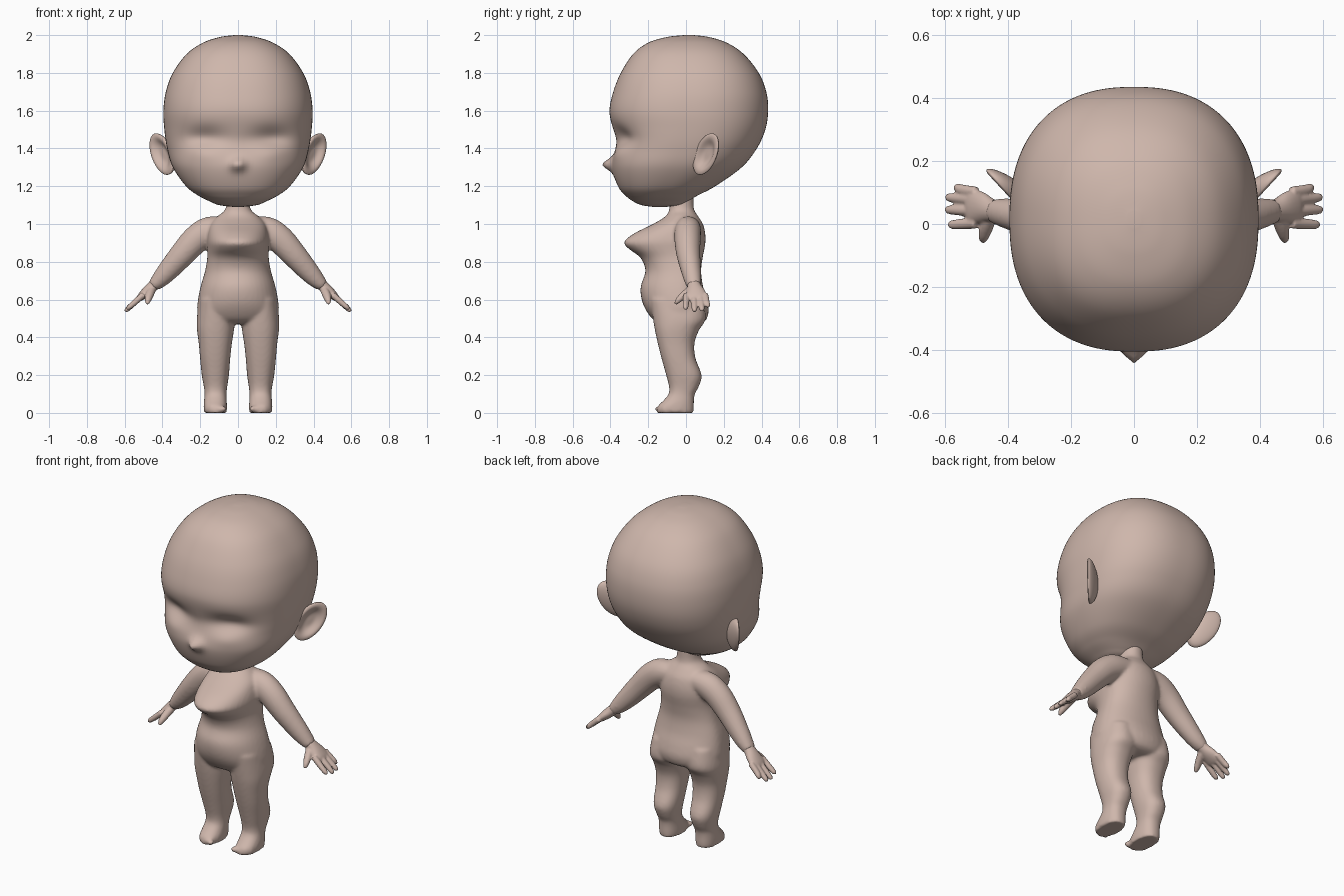
import bpy, bmesh, math
from mathutils import Vector

cube = bpy.data.objects.get("Cube")
if cube:
    bpy.data.objects.remove(cube, do_unlink=True)

skin = bpy.data.materials.new("warm beige skin")
skin.use_nodes = True
COLOR = (0.62, 0.47, 0.41, 1)
skin.diffuse_color = COLOR
skin.node_tree.nodes["Principled BSDF"].inputs["Base Color"].default_value = COLOR


def spline(rows, steps):
    """Catmull-Rom through rows of numbers."""
    out = []
    last = len(rows) - 1
    for i in range(last):
        quad = [rows[max(i - 1, 0)], rows[i], rows[i + 1], rows[min(i + 2, last)]]
        for k in range(steps):
            t = k / steps
            out.append([b + t * (c - a) / 2 + t * t * (a - 2.5 * b + 2 * c - d / 2)
                        + t ** 3 * (1.5 * (b - c) + (d - a) / 2)
                        for a, b, c, d in zip(*quad)])
    return out + [list(rows[-1])]


def loft(bm, rings):
    """Closed skin over rings of points."""
    loops = [[bm.verts.new(p) for p in ring] for ring in rings]
    for a, b in zip(loops, loops[1:]):
        n = len(a)
        for i in range(n):
            bm.faces.new((a[i], a[(i + 1) % n], b[(i + 1) % n], b[i]))
    bm.faces.new(loops[0])
    bm.faces.new(loops[-1])


def stack(bm, rows, steps=4, power=2.0, sides=40, mid=None, side=1):
    """Horizontal sections: z, centre x, half width, front y, back y."""
    rings = []
    for z, cx, hw, yf, yb in spline(rows, steps):
        yc = (yf + yb) / 2 if mid is None else min(max(mid, yf + 0.02), yb - 0.02)
        ring = []
        for i in range(sides):
            a = 2 * math.pi * i / sides
            c, s = math.cos(a), math.sin(a)
            x = math.copysign(abs(c) ** (2 / power), c) * hw
            y = abs(s) ** (2 / power) * ((yb - yc) if s > 0 else (yf - yc))
            ring.append((side * (cx + x), yc + y, z))
        rings.append(ring)
    loft(bm, rings)


def limb(bm, rows, side=1, steps=4, sides=20):
    """Tube along a path: x, y, z, radius along y, radius across."""
    pts = spline(rows, steps)
    rings = []
    for i, (x, y, z, ry, rn) in enumerate(pts):
        a, b = pts[max(i - 1, 0)], pts[min(i + 1, len(pts) - 1)]
        tangent = (Vector(b[:3]) - Vector(a[:3])).normalized()
        across = tangent.cross(Vector((0, 1, 0))).normalized()
        along = across.cross(tangent)
        ring = []
        for k in range(sides):
            t = 2 * math.pi * k / sides
            p = Vector((x, y, z)) + along * ry * math.cos(t) + across * rn * math.sin(t)
            ring.append((side * p.x, p.y, p.z))
        rings.append(ring)
    loft(bm, rings)


def finish(bm, name, voxel=None, smooth=0):
    bmesh.ops.recalc_face_normals(bm, faces=bm.faces)
    for f in bm.faces:
        f.smooth = True
    mesh = bpy.data.meshes.new(name)
    bm.to_mesh(mesh)
    bm.free()
    mesh.materials.append(skin)
    obj = bpy.data.objects.new(name, mesh)
    bpy.context.collection.objects.link(obj)
    if voxel:
        m = obj.modifiers.new("blend", 'REMESH')
        m.mode, m.voxel_size, m.use_smooth_shade = 'VOXEL', voxel, True
    if smooth:
        m = obj.modifiers.new("soften", 'SMOOTH')
        m.factor, m.iterations = 0.5, smooth
    return obj


def bump(u, v):
    return math.exp(-u * u - v * v)


# head with eye hollows and nose
HEAD = [(1.09, 0, .02, -.17, -.11), (1.1, 0, .10, -.235, -.03), (1.12, 0, .15, -.28, .01),
        (1.15, 0, .21, -.32, .06), (1.2, 0, .275, -.36, .155), (1.3, 0, .345, -.392, .295),
        (1.4, 0, .375, -.382, .375), (1.5, 0, .39, -.39, .42), (1.6, 0, .395, -.405, .435),
        (1.7, 0, .382, -.385, .425), (1.8, 0, .345, -.345, .385), (1.9, 0, .272, -.28, .305),
        (1.96, 0, .185, -.2, .215), (1.99, 0, .095, -.1, .12), (2.0, 0, .02, -.01, .04)]
bm = bmesh.new()
stack(bm, HEAD, steps=8, power=2.35, sides=128)
for v in bm.verts:
    if v.co.y < -0.1:
        x, z = abs(v.co.x), v.co.z
        v.co.y += (0.045 * bump((x - .18) / .11, (z - 1.455) / .055)
                   + 0.012 * bump(x / .1, (z - 1.44) / .06)
                   - 0.012 * bump((x - .18) / .08, (z - 1.38) / .05)
                   - 0.05 * bump(x / .035, (z - 1.315) / .032))
finish(bm, "head")

# torso, neck, legs, feet and arms blended into one skin
TORSO = [(1.16, 0, .06, -.085, .04), (1.08, 0, .066, -.088, .042), (1.04, 0, .11, -.11, .065),
         (1.0, 0, .145, -.175, .09), (.95, 0, .16, -.275, .102), (.905, 0, .165, -.328, .103),
         (.87, 0, .163, -.305, .098), (.82, 0, .163, -.24, .088), (.75, 0, .175, -.215, .08),
         (.67, 0, .198, -.24, .09), (.6, 0, .212, -.235, .11), (.54, 0, .215, -.21, .12),
         (.49, 0, .19, -.17, .105), (.47, 0, .13, -.12, .07)]
LEG = [(.6, .115, .09, -.19, .09), (.5, .117, .101, -.175, .105), (.44, .119, .098, -.165, .07),
       (.37, .12, .088, -.15, .045), (.29, .121, .08, -.13, .05), (.2, .12, .072, -.105, .083),
       (.14, .119, .062, -.09, .068), (.1, .119, .058, -.092, .047), (.065, .12, .06, -.12, .042),
       (.035, .12, .062, -.15, .042), (.0, .12, .06, -.155, .04)]
ARM = [(.06, .015, .985, .06, .055), (.15, .01, .965, .07, .075), (.22, .008, .92, .07, .075),
       (.29, .012, .845, .064, .068), (.36, .025, .765, .055, .058), (.41, .035, .71, .047, .047),
       (.45, .042, .672, .038, .032)]
bm = bmesh.new()
stack(bm, TORSO, power=2.1, mid=-.03)
for s in (-1, 1):
    stack(bm, LEG, power=2.3, side=s)
    limb(bm, ARM, s)
    for i in range(5):  # toes
        toe = bmesh.ops.create_icosphere(bm, subdivisions=2, radius=.018 - .0015 * i)["verts"]
        for v in toe:
            v.co += Vector((s * (.077 + .022 * i), -.147 + .004 * i * i / 2, .02))
finish(bm, "body", voxel=.009, smooth=8)

# hands: palm, four fingers, thumb
PALM = [(.41, .037, .705, .036, .034), (.45, .043, .672, .036, .03),
        (.485, .052, .64, .05, .027), (.515, .056, .613, .056, .02), (.53, .056, .6, .045, .012)]
FINGERS = [(.002, -.002, .588, .548), (.042, .045, .597, .537),
           (.076, .084, .596, .54), (.102, .115, .57, .56)]
for s, label in ((1, "left"), (-1, "right")):
    bm = bmesh.new()
    limb(bm, PALM, s)
    for y0, y1, x, z in FINGERS:
        limb(bm, [(.5, y0, .626, .017, .017), (.545, (y0 + y1) / 2, .586, .017, .016),
                  (x - .01, y1, z + .01, .014, .013), (x, y1, z, .006, .005)], s, sides=12)
    limb(bm, [(.455, .03, .655, .024, .022), (.468, -.01, .625, .02, .022),
              (.477, -.04, .597, .016, .017), (.48, -.056, .577, .007, .008)], s, sides=12)
    finish(bm, label + "_hand", voxel=.005, smooth=4)

# ears: flattened, flared shells with a hollow facing forward
out = Vector((.68, .73, 0))
facing = Vector((.73, -.68, 0))
for s, label in ((1, "left"), (-1, "right")):
    bm = bmesh.new()
    bmesh.ops.create_uvsphere(bm, u_segments=48, v_segments=32, radius=1)
    for v in bm.verts:
        u, h, w = v.co.x, v.co.y, v.co.z
        r2 = u * u + h * h
        if w > 0:
            depth = .016 * w - .034 * math.exp(-(r2 / .42) ** 2)
        else:
            depth = .045 * w * (1 - .4 * u)
        p = Vector((.405, .105, 1.37)) + out * (.082 * u + .042 * h) + facing * depth
        p.z += .11 * h
        v.co = (s * p.x, p.y, p.z)
    finish(bm, label + "_ear")
